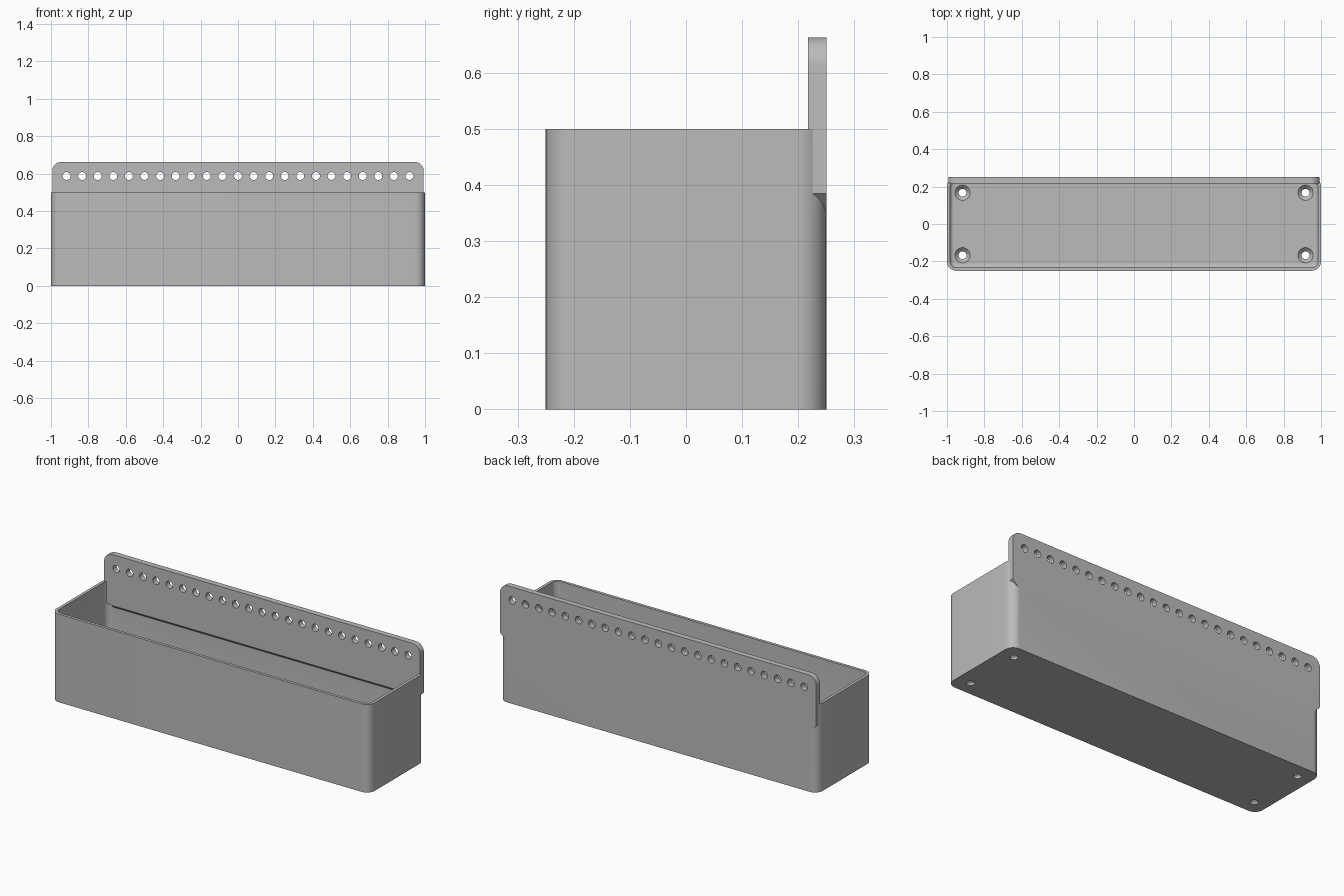
import bpy, bmesh
from math import sin, cos, pi

if "Cube" in bpy.data.objects:
    bpy.data.objects.remove(bpy.data.objects["Cube"])

grey = bpy.data.materials.new("plain grey")
grey.use_nodes = True
grey.diffuse_color = (0.5, 0.5, 0.5, 1)
grey.node_tree.nodes["Principled BSDF"].inputs["Base Color"].default_value = grey.diffuse_color

HX, HY, HEIGHT = 1.0, 0.25, 0.5      # half sizes and height of the trough
WALL, FLOOR, CORNER = 0.0167, 0.033, 0.05
FILLET = 0.02
PLATE_X, PLATE_Y, PLATE_TOP = 0.993, 0.217, 0.663


def arc(cx, cy, r, start, steps=10):
    """Quarter circle of 2D points."""
    return [(cx + r * cos(start + pi / 2 * i / steps),
             cy + r * sin(start + pi / 2 * i / steps)) for i in range(steps + 1)]


def rounded_ring(inset):
    """Rounded rectangle outline, moved inward by the inset."""
    r = max(CORNER - inset, 0.006)
    x, y = HX - inset - r, HY - inset - r
    return (arc(x, y, r, 0) + arc(-x, y, r, pi / 2)
            + arc(-x, -y, r, pi) + arc(x, -y, r, 3 * pi / 2))


def finish(bm, name):
    bmesh.ops.recalc_face_normals(bm, faces=bm.faces)
    mesh = bpy.data.meshes.new(name)
    bm.to_mesh(mesh)
    bm.free()
    mesh.materials.append(grey)
    obj = bpy.data.objects.new(name, mesh)
    bpy.context.collection.objects.link(obj)
    return obj


def skin(bm, rings):
    """Join successive rings of 3D points with quads and cap both ends."""
    loops = [[bm.verts.new(p) for p in ring] for ring in rings]
    n = len(loops[0])
    for a, b in zip(loops, loops[1:]):
        for i in range(n):
            j = (i + 1) % n
            bm.faces.new((a[i], a[j], b[j], b[i]))
    bm.faces.new(loops[0][::-1])
    bm.faces.new(loops[-1])


def boolean(target, tool, operation):
    mod = target.modifiers.new(operation.title(), 'BOOLEAN')
    mod.operation, mod.solver, mod.object = operation, 'EXACT', tool
    bpy.context.view_layer.objects.active = target
    bpy.ops.object.modifier_apply(modifier=mod.name)
    bpy.data.objects.remove(tool)


# Trough: outside wall, rim, inside wall, floor fillet, floor
levels = [(0, 0), (0, HEIGHT), (WALL, HEIGHT)]
for i in range(6):
    t = pi / 2 * i / 5
    levels.append((WALL + FILLET * (1 - cos(t)), FLOOR + FILLET * (1 - sin(t))))
bm = bmesh.new()
skin(bm, [[(x, y, z) for x, y in rounded_ring(inset)] for inset, z in levels])
trough = finish(bm, "trough")

# Back plate: rounded top corners, slanted lower corners, sloping underside
low, slant = 0.34, 0.045
half = arc(PLATE_X - CORNER, PLATE_TOP - CORNER, CORNER, 0)
outline = ([(PLATE_X - slant, low), (PLATE_X, low + slant)] + half
           + [(-x, z) for x, z in reversed(half)]
           + [(-PLATE_X, low + slant), (-PLATE_X + slant, low)])
rise = HY - PLATE_Y
bm = bmesh.new()
skin(bm, [[(x, HY, z) for x, z in outline],
          [(x, PLATE_Y, max(z, low + rise)) for x, z in outline]])
plate = finish(bm, "back_plate")
boolean(trough, plate, 'UNION')


def circle(r, sides=24):
    return [(r * cos(2 * pi * i / sides), r * sin(2 * pi * i / sides)) for i in range(sides)]


# Row of holes along the plate and countersunk drain holes in the floor
bm = bmesh.new()
for i in range(-11, 12):
    skin(bm, [[(i / 12 + a, y, 0.587 + b) for a, b in circle(0.021)]
              for y in (PLATE_Y - 0.05, HY + 0.05)])
for sx in (-1, 1):
    for sy in (-1, 1):
        skin(bm, [[(sx * 0.917 + a, sy * 0.167 + b, z) for a, b in circle(r)]
                  for r, z in ((0.021, -0.05), (0.021, 0.013), (0.041, FLOOR), (0.041, 0.06))])
boolean(trough, finish(bm, "hole_cutter"), 'DIFFERENCE')

# Smooth rounded corners, sharp edges elsewhere
bpy.ops.object.select_all(action='DESELECT')
trough.select_set(True)
bpy.context.view_layer.objects.active = trough
bpy.ops.object.shade_smooth_by_angle(angle=pi / 6)
